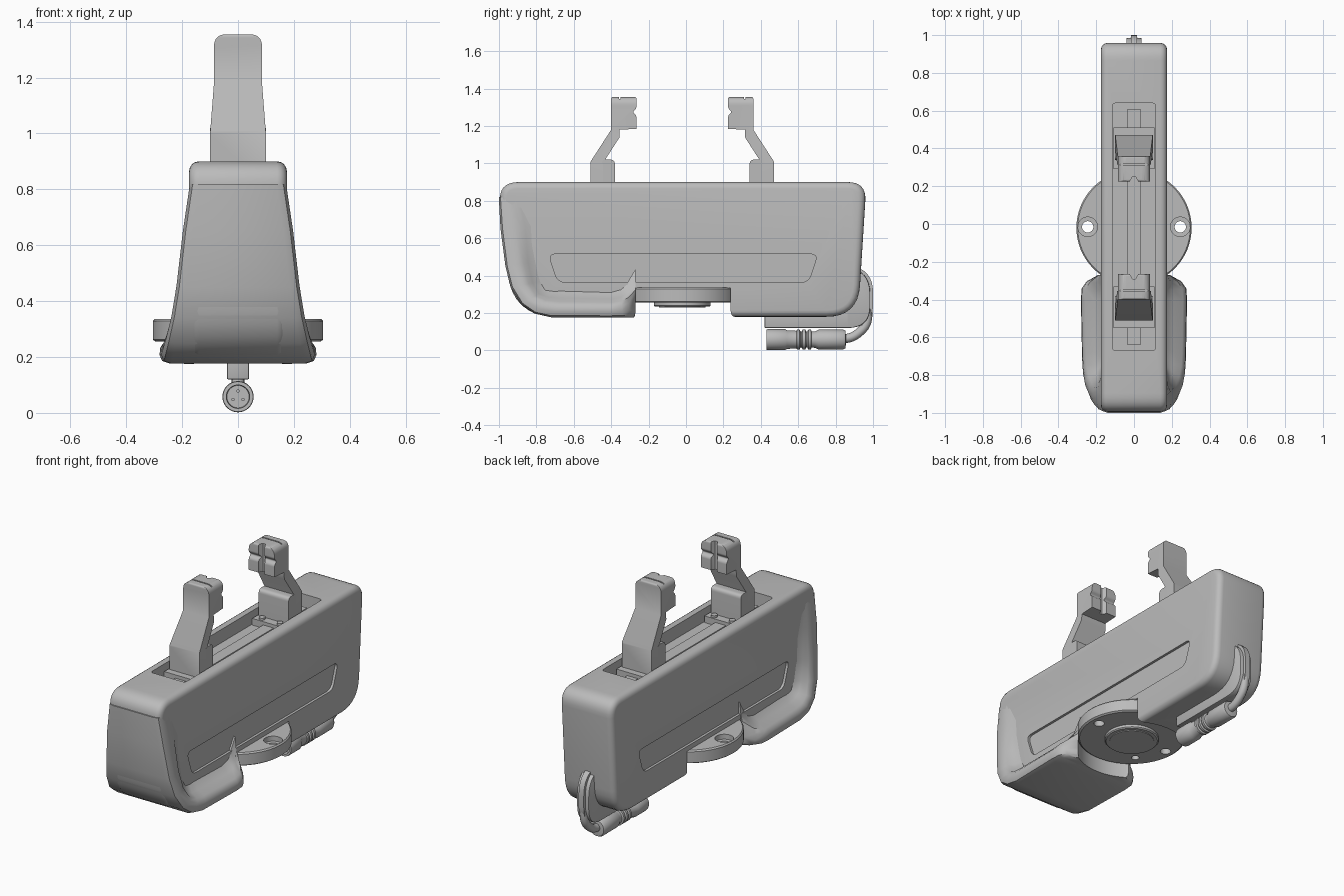
import bpy, bmesh
from math import pi, cos, sin
from mathutils import Vector, Matrix

if "Cube" in bpy.data.objects:
    bpy.data.objects.remove(bpy.data.objects["Cube"])

grey = bpy.data.materials.new("machine_grey")
grey.use_nodes = True
grey.diffuse_color = (0.5, 0.5, 0.5, 1)
grey.node_tree.nodes["Principled BSDF"].inputs["Base Color"].default_value = grey.diffuse_color

MID = -0.02   # centre line shared by the flange and the two fingers


def finish(name, bm):
    bmesh.ops.recalc_face_normals(bm, faces=bm.faces)
    me = bpy.data.meshes.new(name)
    bm.to_mesh(me)
    bm.free()
    me.materials.append(grey)
    ob = bpy.data.objects.new(name, me)
    bpy.context.collection.objects.link(ob)
    return ob


def rounded(pts, steps=8):
    """Outline from (a, b) corners; an optional third value rounds that corner."""
    out = []
    for i, p in enumerate(pts):
        c = Vector(p[:2])
        if len(p) < 3:
            out.append(c)
            continue
        a, b = (c + (Vector(q[:2]) - c).normalized() * p[2]
                for q in (pts[i - 1], pts[(i + 1) % len(pts)]))
        for k in range(steps + 1):
            t = k / steps
            out.append(a * (1 - t) ** 2 + c * 2 * t * (1 - t) + b * t * t)
    return out


def prism(name, pts, lo, hi, axis="x"):
    """Extrude an outline along x (y, z corners), y (x, z) or z (x, y)."""
    place = {"x": lambda a, b, h: (h, a, b), "y": lambda a, b, h: (a, h, b),
             "z": lambda a, b, h: (a, b, h)}[axis]
    bm = bmesh.new()
    rings = [[bm.verts.new(place(p.x, p.y, h)) for p in rounded(pts)] for h in (lo, hi)]
    skin(bm, rings)
    return finish(name, bm)


def skin(bm, rings):
    n = len(rings[0])
    for r, s in zip(rings, rings[1:]):
        for i in range(n):
            bm.faces.new((r[i], r[(i + 1) % n], s[(i + 1) % n], s[i]))
    bm.faces.new(rings[0])
    bm.faces.new(rings[-1])


def box(name, x, y, z):
    return prism(name, [(y[0], z[0]), (y[1], z[0]), (y[1], z[1]), (y[0], z[1])], *x)


def lathe(name, pts, loc=(0, 0, 0), along_y=False, n=48):
    """Spin (radius, height) points about z, or about y."""
    bm = bmesh.new()
    rings = [[bm.verts.new((r * cos(2 * pi * i / n), r * sin(2 * pi * i / n), h))
              for i in range(n)] for r, h in pts]
    skin(bm, rings)
    if along_y:
        bm.transform(Matrix.Rotation(-pi / 2, 4, "X"))
    bm.transform(Matrix.Translation(loc))
    return finish(name, bm)


def bake(ob):
    deps = bpy.context.evaluated_depsgraph_get()
    me = bpy.data.meshes.new_from_object(ob.evaluated_get(deps))
    ob.modifiers.clear()
    ob.data = me


def combine(ob, *tools, op="DIFFERENCE"):
    for t in tools:
        m = ob.modifiers.new("cut", "BOOLEAN")
        m.operation, m.object, m.solver = op, t, "EXACT"
    bake(ob)


def bevel(ob, width, segments=4):
    m = ob.modifiers.new("bevel", "BEVEL")
    m.width, m.segments, m.limit_method, m.angle_limit = width, segments, "ANGLE", 1.0
    bake(ob)


# Main housing
body = prism("housing", [(-1.005, .9, .11), (-.93, .18, .24), (.92, .18, .17),
                         (.965, .9, .1)], -.175, .175)
bevel(body, .035)

# Flared front lip and foot: (outer y, z), (inner y, z), half width
stations = [((-.998, .82), (-.90, .82), .172), ((-.988, .65), (-.865, .66), .197),
            ((-.962, .45), (-.85, .47), .22), ((-.935, .34), (-.825, .36), .238),
            ((-.88, .25), (-.79, .30), .258), ((-.81, .20), (-.74, .28), .27),
            ((-.72, .18), (-.68, .275), .275), ((-.40, .18), (-.40, .27), .281),
            ((-.34, .18), (-.345, .28), .277), ((-.30, .18), (-.31, .30), .25),
            ((-.27, .18), (-.27, .35), .19)]
bm = bmesh.new()
rings = []
for outer, inner, w in stations:
    o, i = Vector(outer), Vector(inner)
    flare = w - .172
    half = [(w - .035, -.03), (w - .01, .06), (w, .3), (w - .003, .6),
            (.172 + flare * .8, .85), (.172 + flare * .35, 1.05), (.17, 1.5)]
    half += [(-x, t) for x, t in reversed(half)]
    rings.append([bm.verts.new((x, *(o + (i - o) * t))) for x, t in half])
skin(bm, rings)
lip = finish("front_lip", bm)

# Cutters for the flange notch, side panels and top pocket
notch = lathe("notch_cutter", [(.312, .1), (.312, .335)], (0, MID, 0), n=64)
panel = [(-.735, .515, .04), (-.685, .365, .04), (.655, .365, .04), (.705, .515, .04)]
panels = [prism("panel_cutter", panel, s * .16, s * .3) for s in (-1, 1)]
pocket = prism("pocket_cutter", [(x, y, .02) for x, y in
               ((-.115, -.67), (.115, -.67), (.115, .64), (-.115, .64))], .82, 1, "z")
combine(body, notch, *panels, pocket)
combine(lip, notch)
helpers = [notch, *panels, pocket]

# Mounting flange with countersunk screw holes
flange = lathe("mounting_flange", [(.295, .255), (.305, .262), (.305, .328), (.298, .336)],
               (0, MID, 0), n=64)
holes = [lathe("screw_cutter", [(.03, .2), (.03, .305), (.052, .306), (.052, .4)],
               (x, MID + .005, 0), n=24) for x in (-.245, .245)]
holes.append(lathe("pin_cutter", [(.022, .2), (.022, .29)], (-.16, MID - .16, 0), n=20))
combine(flange, *holes)
helpers += holes
lathe("flange_boss", [(.145, .234), (.152, .24), (.152, .27)], (0, MID, 0))
lathe("boss_disc", [(.125, .23), (.125, .25)], (0, MID, 0))

# Slide rail inside the pocket
box("slide_rail", (-.035, .035), (-.64, .61), (.815, .84))

# Mirrored fingers with their carriages
side = [(-.49, .82), (-.49, 1.01), (-.38, 1.18), (-.38, 1.355, .012), (-.245, 1.355, .012),
        (-.245, 1.295, .01), (-.265, 1.275, .01), (-.245, 1.255, .01), (-.245, 1.185),
        (-.335, 1.18), (-.335, 1.14), (-.425, 1.0), (-.425, .82)]
front = [(-.1, .8), (-.1, 1.0), (-.086, 1.18), (-.086, 1.355, .045),
         (.086, 1.355, .045), (.086, 1.18), (.1, 1.0), (.1, .8)]
for s, label in ((1, "front"), (-1, "back")):
    def span(a, b):
        return sorted((MID + s * a, MID + s * b))

    finger = prism(label + "_finger", [(MID + s * p[0], *p[1:]) for p in side], -.15, .15)
    outline = prism("outline_cutter", front, -.6, .6, "y")
    groove = prism("groove_cutter", [(-.02, MID - s * .1), (-.02, MID - s * .25),
                   (-.008, MID - s * .27), (.008, MID - s * .27), (.02, MID - s * .25),
                   (.02, MID - s * .1)], 1.1, 1.4, "z")
    seam = box("seam_cutter", (-.2, .2), span(-.338, -.33), (1.345, 1.4))
    combine(finger, outline, op="INTERSECT")
    # The groove sits on the gripping face
    for v in groove.data.vertices:
        v.co.y = 2 * MID - v.co.y
    for v in groove.data.vertices:
        v.co.y = MID - abs(v.co.y - MID) * s
    combine(finger, groove, seam)
    helpers += [outline, groove, seam]

    stop = prism(label + "_finger_stop", [(MID + s * -.43, .82), (MID + s * -.43, 1.02, .02),
                 (MID + s * -.36, 1.02, .025), (MID + s * -.36, .82)], -.1, .1)
    box(label + "_carriage", (-.108, .108), span(-.53, -.31), (.815, .86))
    for x in (-.06, .06):
        lathe(label + "_carriage_screw", [(.018, .85), (.018, .872)],
              (x, MID - s * .335, 0), n=16)

# Cable guide plate with a narrower raised rim
guide = prism("cable_guide", [(.42, .12), (.985, .12, .12), (.985, .43, .13),
                              (.85, .45), (.85, .25), (.42, .25)], -.04, .04)
bevel(guide, .01, 2)
prism("guide_rim", [(.8, .125), (1, .125, .12), (1, .44, .13), (.85, .455)], -.017, .017)

# Cable
curve = bpy.data.curves.new("cable", "CURVE")
curve.dimensions, curve.bevel_depth, curve.bevel_resolution = "3D", .024, 4
curve.use_fill_caps = True
sp = curve.splines.new("BEZIER")
path = [((.973, .22), (0, -.06)), ((.93, .1), (-.04, -.035)), ((.82, .06), (-.05, -.005))]
sp.bezier_points.add(len(path) - 1)
for p, ((y, z), (dy, dz)) in zip(sp.bezier_points, path):
    p.co = (0, y, z)
    p.handle_left, p.handle_right = (0, y - dy, z - dz), (0, y + dy, z + dz)
temp = bpy.data.objects.new("cable_path", curve)
bpy.context.collection.objects.link(temp)
bm = bmesh.new()
bm.from_mesh(bpy.data.meshes.new_from_object(
    temp.evaluated_get(bpy.context.evaluated_depsgraph_get())))
finish("cable", bm)
helpers.append(temp)

# Plug with gripping rings, open socket and pins
plug = [(.004, .46), (.04, .46), (.042, .43), (.054, .43), (.056, .44), (.056, .53),
        (.05, .54), (.047, .59)]
for k in range(3):
    y = .59 + k * .03
    plug += [(.053, y + .004), (.053, y + .018), (.043, y + .022), (.043, y + .028)]
plug += [(.044, .69), (.053, .71), (.053, .84), (.047, .852), (.024, .855)]
lathe("plug", plug, (0, 0, .058), along_y=True, n=32)
for k in range(3):
    a = pi / 2 + k * 2 * pi / 3
    lathe("plug_pin", [(.006, .435), (.006, .47)],
          (.02 * cos(a), 0, .058 + .02 * sin(a)), along_y=True, n=12)

for h in helpers:
    bpy.data.objects.remove(h)
for ob in bpy.context.collection.objects:
    ob.select_set(ob.type == "MESH")
    if ob.type == "MESH":
        bpy.context.view_layer.objects.active = ob
bpy.ops.object.shade_smooth_by_angle(angle=.6)
